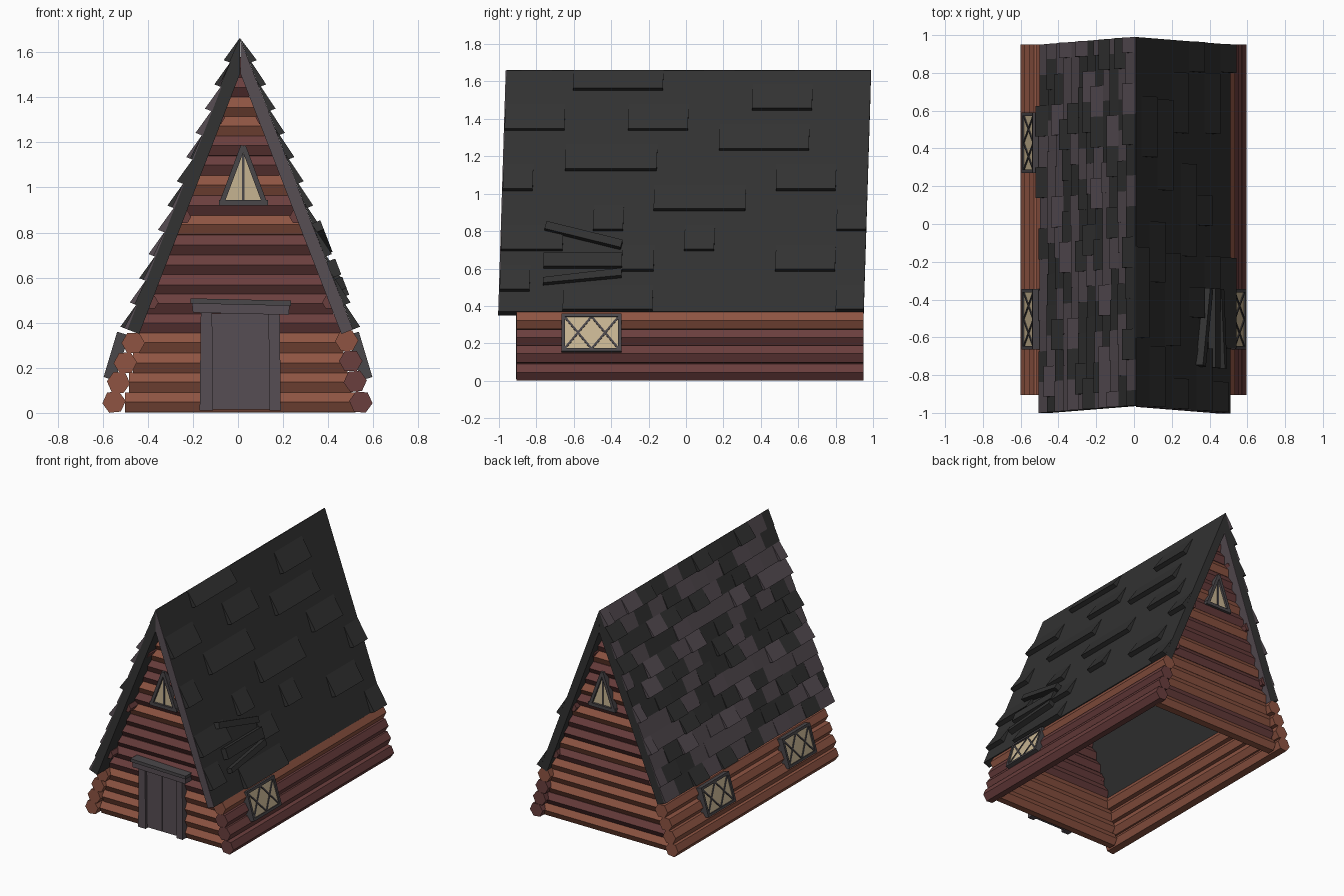
import bpy, bmesh, math, random
from mathutils import Matrix, Vector

if "Cube" in bpy.data.objects:
    bpy.data.objects.remove(bpy.data.objects["Cube"])

random.seed(4)


def lin(c):
    c /= 255
    return c / 12.92 if c <= 0.04045 else ((c + 0.055) / 1.055) ** 2.4


MATS = {}
for name, rgb in {"orange_brown_log": (142, 84, 66), "dark_red_log": (106, 62, 61),
                  "purple_grey_wood": (86, 77, 83), "black_shingle": (50, 50, 50),
                  "frame_grey": (74, 71, 74), "cream_glass": (198, 179, 145)}.items():
    m = bpy.data.materials.new(name)
    m.diffuse_color = (*[lin(c) for c in rgb], 1)
    m.use_nodes = True
    m.node_tree.nodes["Principled BSDF"].inputs["Base Color"].default_value = m.diffuse_color
    MATS[name] = m
ORANGE, RED, PURPLE, BLACK, FRAME, CREAM = MATS


def frame(u, v, n, o=(0, 0, 0)):
    """Matrix whose columns are the two outline axes, the extrude axis and origin."""
    return Matrix((Vector(u).to_4d(), Vector(v).to_4d(), Vector(n).to_4d(),
                   Vector(o).to_4d())).transposed()


def build(name, parts):
    """One object from prisms: (outline, frame, start, end, material)."""
    bm = bmesh.new()
    used = []
    for poly, M, d0, d1, mat in parts:
        if mat not in used:
            used.append(mat)
        R = M.to_3x3()
        o = Vector((M[0][3], M[1][3], M[2][3]))
        a = [bm.verts.new(o + R @ Vector((p[0], p[1], d0))) for p in poly]
        b = [bm.verts.new(o + R @ Vector((p[0], p[1], d1))) for p in poly]
        k = len(poly)
        faces = [bm.faces.new(a[::-1]), bm.faces.new(b)]
        faces += [bm.faces.new((a[i], a[(i + 1) % k], b[(i + 1) % k], b[i])) for i in range(k)]
        for f in faces:
            f.material_index = used.index(mat)
    bmesh.ops.recalc_face_normals(bm, faces=bm.faces)
    me = bpy.data.meshes.new(name)
    bm.to_mesh(me)
    bm.free()
    for mat in used:
        me.materials.append(MATS[mat])
    ob = bpy.data.objects.new(name, me)
    bpy.context.collection.objects.link(ob)
    return ob


def rect(u0, u1, v0, v1):
    return [(u0, v0), (u1, v0), (u1, v1), (u0, v1)]


def hexagon(cx, cy, r, turn=0.0):
    return [(cx + r * math.cos(k * math.pi / 3 + turn), cy + r * math.sin(k * math.pi / 3 + turn))
            for k in range(6)]


def bar(p, q, w):
    p, q = Vector(p), Vector(q)
    s = (q - p).normalized() * w / 2
    s = Vector((-s.y, s.x))
    return [p - s, q - s, q + s, p + s]


ALONG_X = frame((0, 1, 0), (0, 0, 1), (1, 0, 0))
ALONG_Y = frame((1, 0, 0), (0, 0, 1), (0, 1, 0))
FRONT_Y, BACK_Y = -0.83, 0.87

# gable walls of stacked logs
for name, y, orange in (("front_gable_logs", FRONT_Y, {0, 1, 2, 3, 9, 11, 14, 15}),
                        ("back_gable_logs", BACK_Y, {0, 2, 3, 4, 6, 9, 11, 14})):
    logs = []
    for i in range(18):
        z = 0.046 + 0.0875 * i
        half = max(0.015, 0.3876 * (1.625 - z) - 0.03) if z > 0.36 else 0.52 - 0.2 * z
        logs.append((hexagon(y, z, 0.051, random.uniform(-.08, .08)), ALONG_X,
                     0.01 - half, 0.01 + half, ORANGE if i in orange else RED))
    build(name, logs)

# low side walls, leaning outward to the ground
build("left_wall_logs", [(hexagon(x, z, 0.052, t), ALONG_Y, -0.905, 0.95, c) for x, z, t, c in (
    (-0.55, 0.048, .1, ORANGE), (-0.53, 0.135, -.1, ORANGE), (-0.50, 0.222, .05, ORANGE),
    (-0.465, 0.31, 0, ORANGE))])
build("right_wall_logs", [(hexagon(x, z, 0.052, t), ALONG_Y, -0.905, 0.95, c) for x, z, t, c in (
    (0.545, 0.048, -.1, RED), (0.52, 0.14, .1, RED), (0.50, 0.23, 0, RED),
    (0.482, 0.32, .05, ORANGE))])

# purlin ends poking out under the roof
build("purlin_ends", [(hexagon(0.01 + s * x, z, 0.032), ALONG_Y, y, y + 0.15, RED)
                      for s in (-1, 1) for x, z in ((0.10, 1.31), (0.25, 0.87), (0.395, 0.49))
                      for y in (-0.94, 0.79)])

# roof: axes are slope (0 eave to 1 ridge), outward normal, length
RUN, RISE, Y0, Y1 = 0.5, 1.29, -1.0, 0.95
L = math.hypot(RUN, RISE)


def roof_axes(s):
    return ((-s * RUN, 0.04, RISE), (s * RISE / L, 0, RUN / L), (0, 1, 0),
            (0.01 + s * RUN, 0, 0.37))


def roof_frame(s):
    return frame(*roof_axes(s))


for s, name in ((-1, "left_roof_slab"), (1, "right_roof_slab")):
    prof = [(0, -0.055), (0, 0), (1, 0), (0.897, -0.055)]
    parts = [(prof, roof_frame(s), Y0, Y1, BLACK)]
    if s > 0:   # pale front edge
        parts.append((prof, roof_frame(s), Y0 - 0.004, Y0, PURPLE))
    else:       # pale underside of the back overhang
        parts.append((rect(0, 0.897, -0.059, -0.055), roof_frame(s), 0.85, Y1, PURPLE))
    build(name, parts)

# left shingles, mixed colours in staggered courses
ROWS, W = 12, 0.1625
parts = []
for r in range(ROWS):
    y = Y0 - (W / 2 if r % 2 else 0)
    while y < Y1 - 0.01:
        a, b = max(Y0, y), min(Y1, y + W)
        lift = random.choice((0.008, 0.012, 0.016, 0.034))
        col = PURPLE if random.random() < 0.6 else BLACK
        v = r / ROWS
        parts.append(([(v, 0), (v, lift), (v + 1 / ROWS, 0.004), (v + 1 / ROWS, 0)],
                      roof_frame(-1), a, b, col))
        y += W
build("left_shingles", parts)

# right shingles, raised ones only: course, start, end
RAISED = ((11, -.64, -.16), (10, .32, .64), (9, -1, -.68), (9, -.34, -.02), (8, .15, .63),
          (7, -.67, -.18), (6, -1, -.84), (6, .46, .78), (5, -.19, .3), (4, -.51, -.35),
          (4, .79, .95), (3, -1, -.67), (3, -.02, .14), (2, -.35, -.18), (2, .47, .79),
          (1, -1, -.84), (0, -.66, -.18), (0, .8, .95))
build("right_shingles", [([(r / ROWS, 0), (r / ROWS, 0.034), ((r + 1.3) / ROWS, 0.001)] if r < 11 else
                          [(r / ROWS, 0), (r / ROWS, 0.034), (1, 0.001)],
                          roof_frame(1), a, b, BLACK) for r, a, b in RAISED])

# loose repair planks on the right roof
sl, nr, le, og = roof_axes(1)
PLANK = frame(le, sl, nr, og)
build("repair_planks", [([(y, (z - 0.37) / RISE) for y, z in quad], PLANK, 0.0, 0.04, BLACK)
                        for quad in (
    ((-.77, .80), (-.36, .70), (-.35, .74), (-.76, .84)),
    ((-.77, .60), (-.35, .60), (-.35, .67), (-.77, .67)),
    ((-.77, .51), (-.35, .55), (-.35, .59), (-.77, .54)))])

# door with posts and lintel
FRONT = frame((1, 0, 0), (0, 0, 1), (0, -1, 0), (0, FRONT_Y, 0))
BACK = frame((1, 0, 0), (0, 0, 1), (0, 1, 0), (0, BACK_Y, 0))
build("door", [(rect(-.13, .01, .015, .44), FRONT, 0.03, 0.060, PURPLE),
               (rect(.012, .15, .015, .44), FRONT, 0.03, 0.060, PURPLE)])
build("door_posts", [([(-.17, .01), (-.11, .01), (-.115, .45), (-.165, .45)], FRONT, 0.03, 0.08, PURPLE),
                     ([(.14, .01), (.19, .01), (.185, .45), (.135, .45)], FRONT, 0.03, 0.08, PURPLE)])
build("door_lintel", [([(-.20, .445), (.225, .435), (.23, .485), (-.205, .495)],
                       FRONT, 0.03, 0.1, PURPLE),
                      ([(-.21, .485), (.235, .475), (.235, .498), (-.21, .508)],
                       FRONT, 0.03, 0.11, FRAME)])

# triangular gable windows
for name, M in (("front_gable_window", FRONT), ("back_gable_window", BACK)):
    A, B, C = (-.072, .932), (.118, .932), (.023, 1.185)
    build(name, [((A, B, C), M, 0.045, 0.054, CREAM)] +
          [(bar(p, q, w), M, 0.03, d, FRAME) for p, q, w, d in (
              ((-.085, .932), (.133, .932), .024, .07), (A, C, .022, .07), (B, C, .022, .07),
              ((.023, .93), (.023, 1.15), .01, .06))])

# side windows with diamond lattice, leaning with the wall
for name, s, yc in (("left_window_front", -1, -.505), ("left_window_back", -1, .43),
                    ("right_window", 1, -.505)):
    M = frame((0, 1, 0), (s * -.06 / .209, 0, .2 / .209), (s * .2 / .209, 0, .06 / .209),
              (s * 0.583, yc, 0.155))
    parts = [(rect(-.15, .15, .01, .2), M, -0.03, 0.004, CREAM)]
    parts += [(r, M, -0.04, 0.014, FRAME) for r in (
        rect(-.16, .16, 0, .018), rect(-.16, .16, .192, .21),
        rect(-.16, -.142, .018, .192), rect(.142, .16, .018, .192))]
    for a, b in ((-.145, 0), (0, .145)):
        parts += [(bar((a, .015), (b, .195), .011), M, 0.003, 0.009, FRAME),
                  (bar((a, .195), (b, .015), .011), M, 0.003, 0.009, FRAME)]
    build(name, parts)
